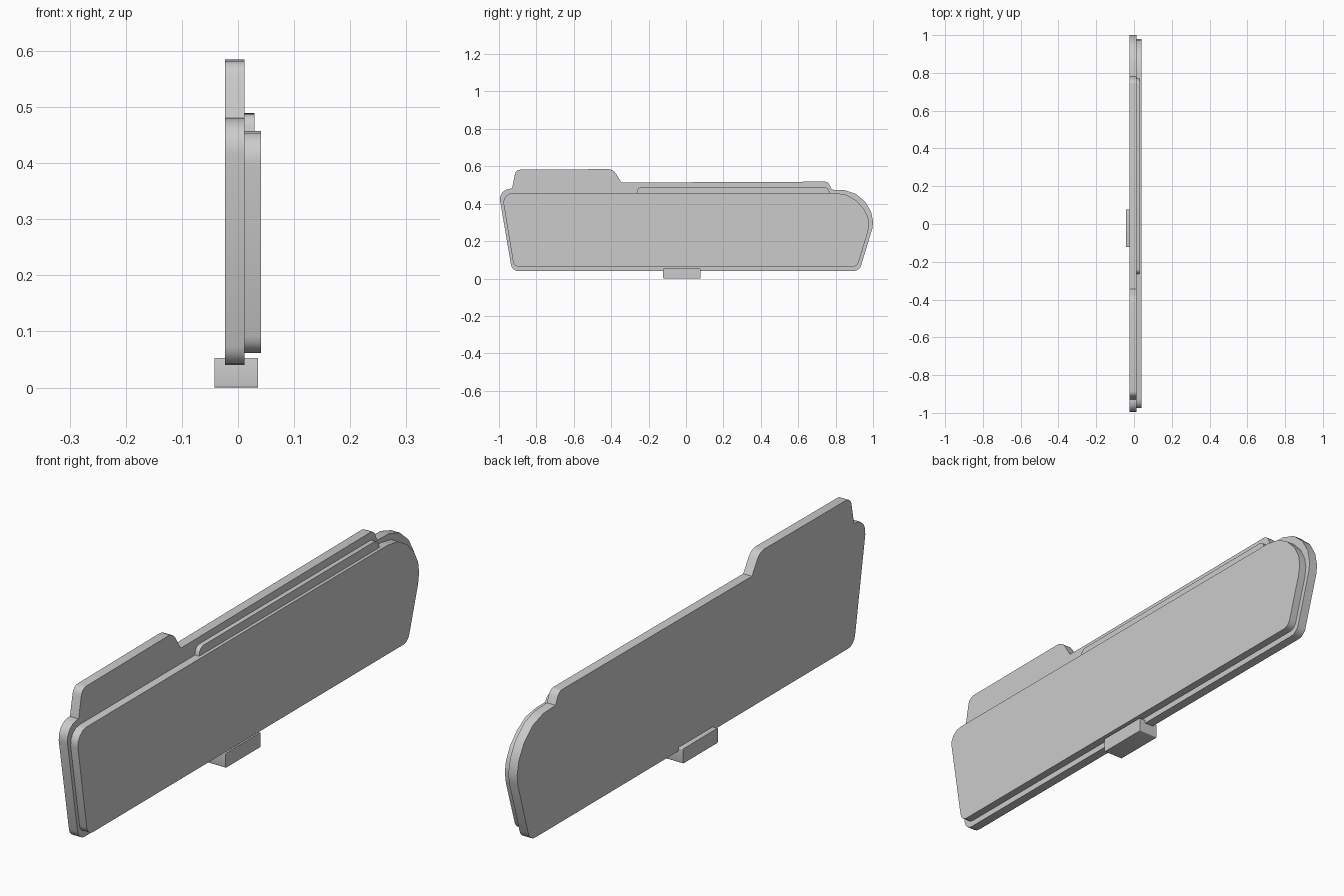
import bpy, bmesh, math
from mathutils import Vector

if "Cube" in bpy.data.objects:
    bpy.data.objects.remove(bpy.data.objects["Cube"])


def fillet(corners, seg=4):
    """Round each (y, z, radius) corner of a closed outline with an arc."""
    out = []
    n = len(corners)
    for i, (y, z, r) in enumerate(corners):
        p = Vector((y, z))
        if r == 0:
            out.append(p)
            continue
        a = (Vector(corners[i - 1][:2]) - p).normalized()
        b = (Vector(corners[(i + 1) % n][:2]) - p).normalized()
        half = a.angle(b) / 2
        centre = p + (a + b).normalized() * (r / math.sin(half))
        t = r / math.tan(half)
        va, vb = p + a * t - centre, p + b * t - centre
        total = va.angle(vb)
        for k in range(seg + 1):
            f = k / seg
            v = (va * math.sin((1 - f) * total) + vb * math.sin(f * total)) / math.sin(total)
            out.append(centre + v)
    return out


def extrude_outline(name, corners, x0, x1):
    """Solid slab: outline in the y-z plane, thickness along x."""
    bm = bmesh.new()
    face = bm.faces.new([bm.verts.new((x0, p.x, p.y)) for p in fillet(corners)])
    new = bmesh.ops.extrude_face_region(bm, geom=[face])["geom"]
    moved = [v for v in new if isinstance(v, bmesh.types.BMVert)]
    bmesh.ops.translate(bm, verts=moved, vec=(x1 - x0, 0, 0))
    bmesh.ops.recalc_face_normals(bm, faces=bm.faces)
    mesh = bpy.data.meshes.new(name)
    bm.to_mesh(mesh)
    bm.free()
    obj = bpy.data.objects.new(name, mesh)
    bpy.context.collection.objects.link(obj)
    bpy.context.view_layer.objects.active = obj
    obj.select_set(True)
    bpy.ops.object.shade_smooth_by_angle(angle=math.radians(30))
    obj.select_set(False)
    return obj


# Back panel with raised tab, shallow step and rounded nose
extrude_outline("back_panel", [
    (-0.93, 0.04, 0.04), (-1.005, 0.48, 0.055), (-0.93, 0.48, 0),
    (-0.91, 0.582, 0.03), (-0.39, 0.585, 0.05), (-0.345, 0.513, 0),
    (0.76, 0.518, 0.03), (0.78, 0.475, 0),
    (0.85, 0.472, 0), (0.91, 0.452, 0), (0.96, 0.408, 0),
    (0.99, 0.355, 0), (1.0, 0.305, 0), (0.997, 0.27, 0),
    (0.927, 0.04, 0.04)], -0.023, 0.012)

# Front panel following the same outline, slightly inset
extrude_outline("front_panel", [
    (-0.92, 0.062, 0.035), (-0.985, 0.457, 0.05), (0.80, 0.457, 0),
    (0.86, 0.447, 0), (0.91, 0.417, 0), (0.95, 0.375, 0),
    (0.973, 0.33, 0), (0.979, 0.29, 0), (0.973, 0.25, 0),
    (0.915, 0.062, 0.035)], 0.012, 0.041)

# Thin ledge between the panels along the top
extrude_outline("top_ledge", [
    (-0.265, 0.445, 0), (-0.26, 0.488, 0.025), (0.755, 0.489, 0.025),
    (0.775, 0.445, 0)], 0.010, 0.029)

# Small foot block under the middle
extrude_outline("foot_block", [
    (-0.122, 0.0, 0.003), (-0.122, 0.053, 0.003),
    (0.077, 0.053, 0.003), (0.077, 0.0, 0.003)], -0.042, 0.036)
